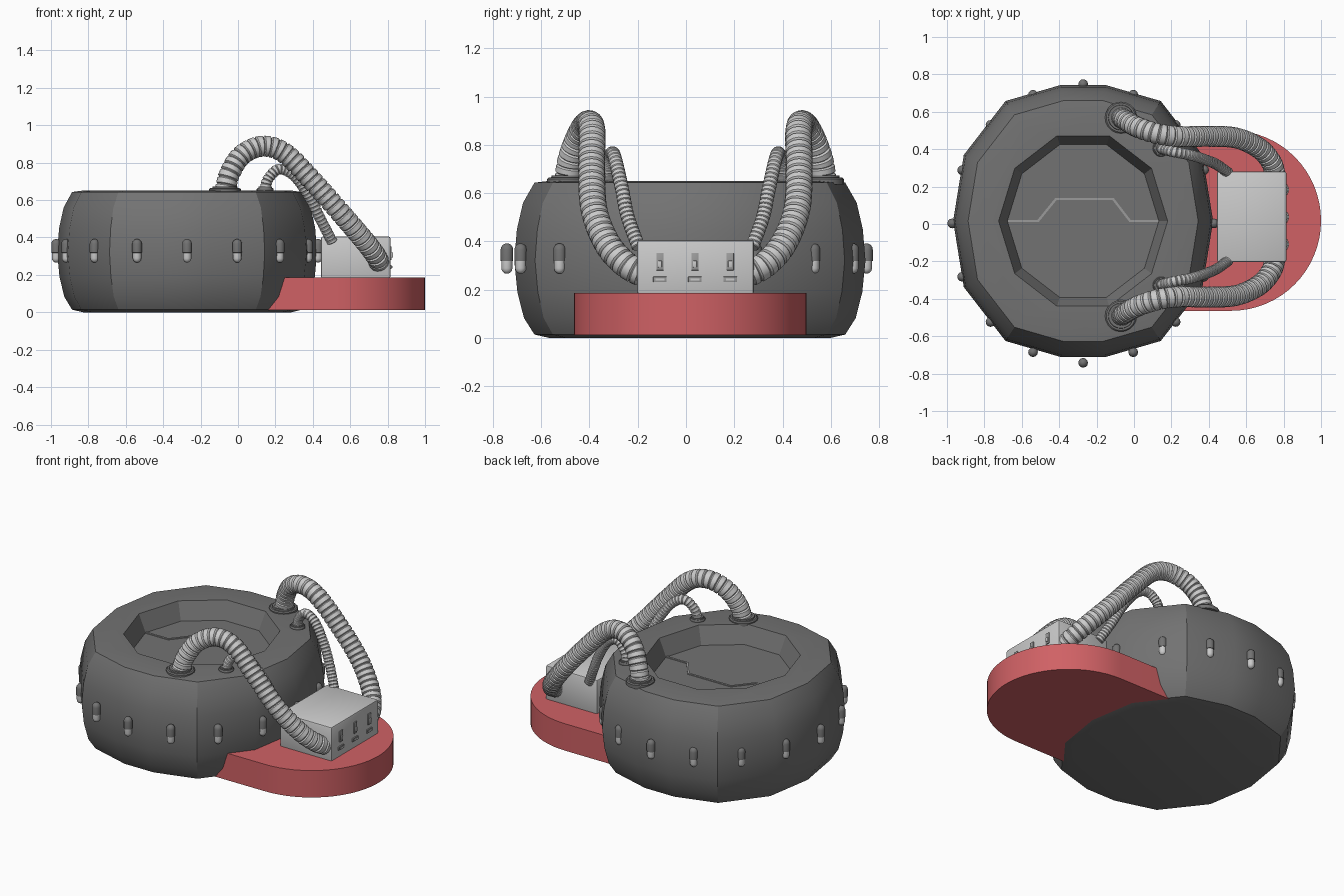
import bpy, bmesh, math
from mathutils import Vector

if "Cube" in bpy.data.objects:
    bpy.data.objects.remove(bpy.data.objects["Cube"])


def mat(name, c):
    m = bpy.data.materials.new(name)
    m.diffuse_color = (*c, 1)
    m.use_nodes = True
    m.node_tree.nodes["Principled BSDF"].inputs["Base Color"].default_value = m.diffuse_color
    return m


DARK = mat("dark_grey", (0.17, 0.17, 0.17))
LIGHT = mat("light_grey", (0.60, 0.60, 0.60))
RED = mat("red", (0.63, 0.12, 0.13))
MID = mat("mid_grey", (0.33, 0.33, 0.33))
CX, CY, MY = -0.272, 0.016, 0.039      # tub centre, mirror line of the pipes


def finish(name, bm, mats, angle=30):
    bmesh.ops.recalc_face_normals(bm, faces=bm.faces[:])
    me = bpy.data.meshes.new(name)
    bm.to_mesh(me)
    bm.free()
    for m in mats:
        me.materials.append(m)
    ob = bpy.data.objects.new(name, me)
    bpy.context.collection.objects.link(ob)
    smooth(ob, angle)
    return ob


def smooth(ob, angle):
    bpy.ops.object.select_all(action='DESELECT')
    ob.select_set(True)
    bpy.context.view_layer.objects.active = ob
    bpy.ops.object.shade_smooth_by_angle(angle=math.radians(angle))


def loft(rings):
    """Skin a list of equal-length point rings and cap both ends."""
    bm = bmesh.new()
    vs = [[bm.verts.new(p) for p in r] for r in rings]
    n = len(vs[0])
    for a, b in zip(vs, vs[1:]):
        for i in range(n):
            bm.faces.new((a[i], a[(i + 1) % n], b[(i + 1) % n], b[i]))
    bm.faces.new(vs[0][::-1])
    bm.faces.new(vs[-1])
    return bm


def ngon(n):
    return [(math.cos(2 * math.pi * i / n), math.sin(2 * math.pi * i / n)) for i in range(n)]


def lathe(profile, shape, c=(0, 0), s=(1, 1)):
    return loft([[(c[0] + s[0] * r * x, c[1] + s[1] * r * y, z) for x, y in shape] for r, z in profile])


def box(name, lo, hi, m, bevel=0):
    bm = bmesh.new()
    bmesh.ops.create_cube(bm, size=1)
    for v in bm.verts:
        v.co = [(a + b) / 2 + (b - a) * k for a, b, k in zip(lo, hi, v.co)]
    if bevel:
        bmesh.ops.bevel(bm, geom=bm.edges[:], offset=bevel, segments=2, profile=0.5, affect='EDGES')
    return finish(name, bm, [m])


# Tub: 14-sided rounded drum
quarter = [(1, 0), (0.918, 0.488), (0.597, 0.886), (0.17, 1.005)]
half = quarter + [(-x, y) for x, y in reversed(quarter)]
outline = half + [(x, -y) for x, y in reversed(half[1:-1])]
drum = [(0.80, 0.0), (0.885, 0.014), (0.945, 0.083), (0.982, 0.19), (1.0, 0.32),
        (0.985, 0.45), (0.95, 0.56), (0.885, 0.643), (0.80, 0.651)]
tub = finish("tub", lathe(drum, outline, (CX, CY), (0.695, 0.724)), [DARK])

# Ten-sided sunken opening
cutter = finish("opening_cutter", lathe([(0.405, 0.54), (0.452, 0.651), (0.46, 0.75)],
                ngon(10), (CX, CY), (1, 1.06)), [DARK])
cutter.hide_render = True
mod = tub.modifiers.new("opening", 'BOOLEAN')
mod.operation, mod.object, mod.solver = 'DIFFERENCE', cutter, 'EXACT'
bpy.context.view_layer.objects.active = tub
bpy.ops.object.modifier_apply(modifier="opening")
bpy.data.objects.remove(cutter)
smooth(tub, 30)

# Zigzag seam across the sunken lid
path = [(-0.674, 0.016), (-0.513, 0.016), (-0.417, 0.134), (-0.112, 0.134), (-0.021, 0.016), (0.13, 0.016)]
w = 0.006
dx = [0, -0.5, -0.5, 0.5, 0.5, 0]
finish("lid_seam", loft([[(x + d * w, y + w, 0.535), (x + d * w, y + w, 0.546),
                          (x - d * w, y - w, 0.546), (x - d * w, y - w, 0.535)]
                         for (x, y), d in zip(path, dx)]), [MID])

# Studs around the tub: dark upper cap, light lower tip
R = 0.026
prof = [(0.006, 0.266)] + [(0.023 * math.cos(a), 0.289 + 0.023 * math.sin(a)) for a in (-0.9, -0.45, 0)]
prof += [(0.023, 0.318), (R, 0.319), (R, 0.366)]
prof += [(R * math.cos(a), 0.366 + R * math.sin(a)) for a in (0.45, 0.9, 1.35)]
bm = lathe(prof, ngon(12))
bm.normal_update()
for f in bm.faces:
    f.material_index = 1 if f.calc_center_median().z < 0.318 else 0
stud = finish("stud", bm, [DARK, LIGHT], 40)
for i in range(16):
    a = math.pi * i / 8
    ob = stud if i == 0 else bpy.data.objects.new("stud", stud.data)
    if i:
        bpy.context.collection.objects.link(ob)
    ob.location = (-0.272 + 0.70 * math.cos(a), 0.003 + 0.745 * math.sin(a), 0)

# Red base plate with a rounded end
plan = [(0.1, 0.50), (0.1, -0.465)]
plan += [(0.52 + 0.48 * math.cos(a), 0.018 + 0.482 * math.sin(a))
         for a in [math.pi * (i / 32 - 0.5) for i in range(33)]]
finish("base_plate", loft([[(x, y, z) for x, y in plan] for z in (0.012, 0.187)]), [RED])

# Control box and its sockets
box("control_box", (0.444, -0.203, 0.18), (0.815, 0.281, 0.405), LIGHT, 0.01)
for y in (-0.108, 0.037, 0.183):
    box("socket_plate", (0.80, y - 0.015, 0.28), (0.822, y + 0.015, 0.352), MID, 0.002)
    box("socket_switch", (0.81, y - 0.008, 0.292), (0.828, y + 0.008, 0.32), LIGHT, 0.002)
    box("socket_slot", (0.80, y - 0.028, 0.231), (0.822, y + 0.028, 0.254), MID, 0.002)
    box("socket_slot_inset", (0.81, y - 0.018, 0.238), (0.825, y + 0.018, 0.247), LIGHT)


def spline(pts, steps=24):
    """Catmull-Rom curve through the points."""
    p = [Vector(q) for q in pts]
    p = [2 * p[0] - p[1]] + p + [2 * p[-1] - p[-2]]
    out = []
    for a, b, c, d in zip(p, p[1:], p[2:], p[3:]):
        for k in range(steps):
            t = k / steps
            out.append(0.5 * (2 * b + (c - a) * t + (2 * a - 5 * b + 4 * c - d) * t * t
                              + (3 * b - a - 3 * c + d) * t ** 3))
    return out + [p[-2]]


def hose(name, pts, r, pitch):
    """Ribbed hose: a circle swept along a curve, its radius stepping at each rib."""
    c = spline(pts)
    dist = [0]
    for a, b in zip(c, c[1:]):
        dist.append(dist[-1] + (b - a).length)
    count = round(dist[-1] / pitch)

    def at(s):
        i = 0
        while i < len(c) - 2 and dist[i + 1] < s:
            i += 1
        return c[i].lerp(c[i + 1], (s - dist[i]) / (dist[i + 1] - dist[i]))

    rings, side = [], Vector((0, 1, 0))
    for k in range(count):
        for f, q in ((0, 0.86), (0.14, 1), (0.8, 1.0), (0.97, 0.86)):
            s = (k + f) / count * dist[-1]
            t = (at(min(s + 0.012, dist[-1])) - at(max(s - 0.012, 0))).normalized()
            side = (side - t * side.dot(t)).normalized()
            up = t.cross(side)
            rings.append([at(s) + r * q * (side * x + up * y) for x, y in ngon(16)])
    finish(name, loft(rings), [LIGHT])


# Two hoses on each side, with collars where they meet the tub
big = [(-0.07, 0.53, 0.645), (-0.045, 0.515, 0.74), (0.02, 0.478, 0.84), (0.13, 0.443, 0.888), (0.25, 0.428, 0.85),
       (0.40, 0.43, 0.70), (0.55, 0.42, 0.53), (0.67, 0.365, 0.39), (0.735, 0.29, 0.305), (0.755, 0.22, 0.265)]
small = [(0.145, 0.366, 0.645), (0.16, 0.36, 0.71), (0.22, 0.345, 0.765), (0.30, 0.33, 0.73),
         (0.38, 0.305, 0.62), (0.44, 0.28, 0.50), (0.505, 0.235, 0.375)]
for s in (1, -1):
    for name, pts, r, pitch, cr in (("large", big, 0.056, 0.036, 0.085), ("small", small, 0.029, 0.02, 0.045)):
        hose(name + "_hose", [(x, MY + s * y, z) for x, y, z in pts], r, pitch)
        x, y, _ = pts[0]
        finish(name + "_collar", lathe([(cr, 0.635), (cr, 0.658), (cr * 0.92, 0.664), (cr * 0.8, 0.664),
                                        (cr * 0.78, 0.672), (cr * 0.6, 0.672)],
                                       ngon(20), (x, MY + s * y)), [DARK])
